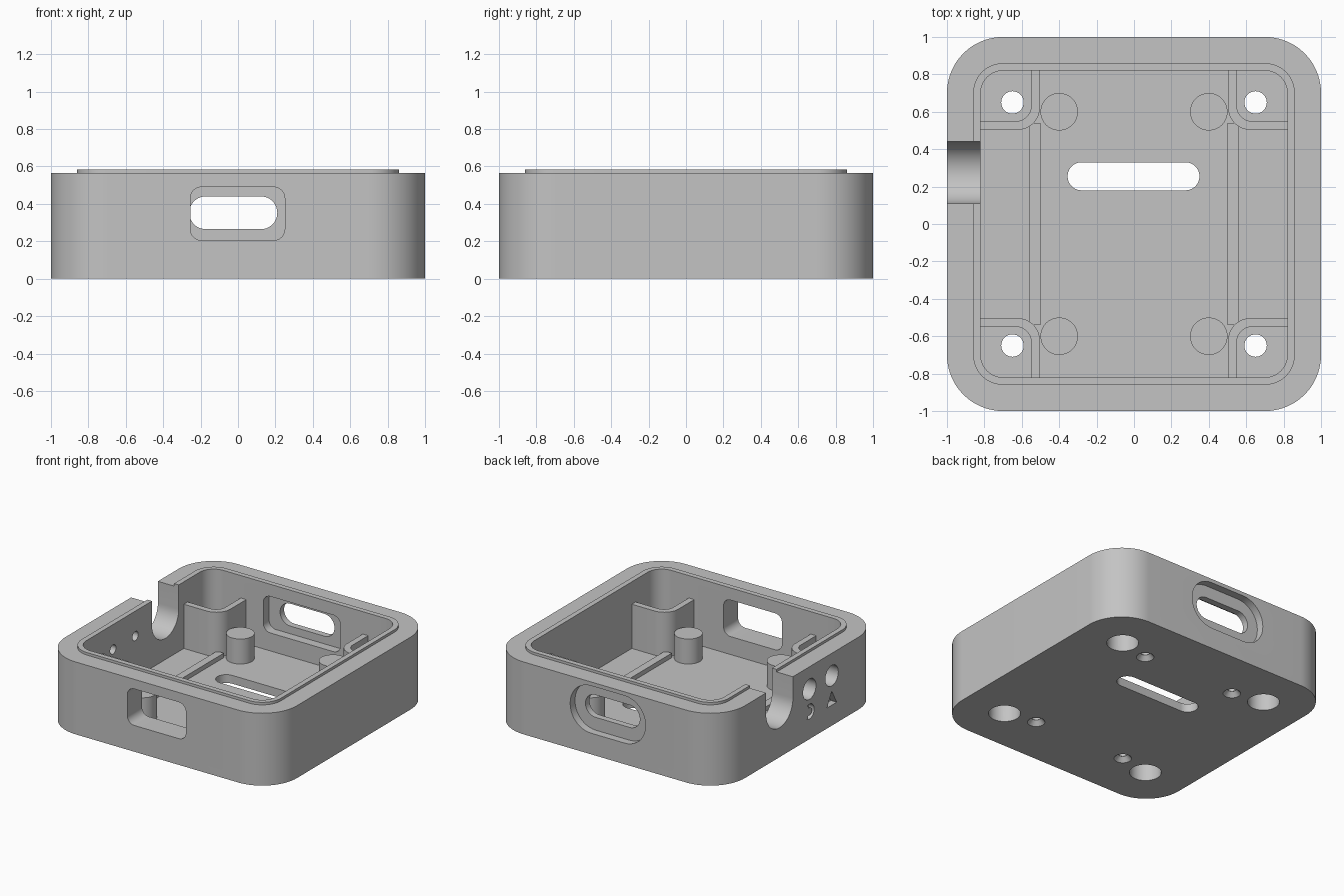
import bpy, bmesh, math

if "Cube" in bpy.data.objects:
    bpy.data.objects.remove(bpy.data.objects["Cube"])

grey = bpy.data.materials.new("plain grey")
grey.use_nodes = True
COLOUR = (0.55, 0.55, 0.55, 1)
grey.diffuse_color = COLOUR
grey.node_tree.nodes["Principled BSDF"].inputs["Base Color"].default_value = COLOUR


def rounded(u0, u1, v0, v1, r, seg=10):
    """Outline of a rectangle with round corners."""
    centres = [(u1 - r, v1 - r), (u0 + r, v1 - r), (u0 + r, v0 + r), (u1 - r, v0 + r)]
    pts = []
    for k, (cu, cv) in enumerate(centres):
        for i in range(seg + 1):
            a = math.pi / 2 * (k + i / seg)
            p = (cu + r * math.cos(a), cv + r * math.sin(a))
            if not pts or math.dist(p, pts[-1]) > 1e-4:
                pts.append(p)
    if math.dist(pts[0], pts[-1]) < 1e-4:
        pts.pop()
    return pts


def arc(u, v, r, start, end, seg):
    return [(u + r * math.cos(math.radians(start + (end - start) * i / seg)),
             v + r * math.sin(math.radians(start + (end - start) * i / seg)))
            for i in range(seg + 1)]


def circle(u, v, r, seg=32):
    return arc(u, v, r, 0, 360, seg)[:-1]


def prism(name, outline, axis, lo, hi, far=None):
    """Extrude an outline along an axis; far gives a different end outline."""
    place = {"x": lambda u, v, t: (t, u, v),
             "y": lambda u, v, t: (u, t, v),
             "z": lambda u, v, t: (u, v, t)}[axis]
    bm = bmesh.new()
    a = [bm.verts.new(place(u, v, lo)) for u, v in outline]
    b = [bm.verts.new(place(u, v, hi)) for u, v in (far or outline)]
    bm.faces.new(a)
    bm.faces.new(b)
    for i in range(len(a)):
        j = (i + 1) % len(a)
        bm.faces.new((a[i], a[j], b[j], b[i]))
    bmesh.ops.recalc_face_normals(bm, faces=bm.faces)
    mesh = bpy.data.meshes.new(name)
    bm.to_mesh(mesh)
    bm.free()
    mesh.materials.append(grey)
    ob = bpy.data.objects.new(name, mesh)
    bpy.context.collection.objects.link(ob)
    return ob


def combine(ob, operation, tools):
    """Apply booleans to ob; tools stay available for other parts."""
    for tool in tools:
        mod = ob.modifiers.new("cut", "BOOLEAN")
        mod.operation, mod.solver, mod.object = operation, "EXACT", tool
    graph = bpy.context.evaluated_depsgraph_get()
    mesh = bpy.data.meshes.new_from_object(ob.evaluated_get(graph))
    ob.modifiers.clear()
    ob.data = mesh


FLOOR, RIM, LIP = 0.065, 0.565, 0.585
parts, helpers = [], []


def cutter(*args, **kw):
    ob = prism("cutter", *args, **kw)
    ob.hide_render = True
    helpers.append(ob)
    return ob


# Shell with raised lip
shell = prism("case_shell", rounded(-1, 1, -1, 1, 0.3, 20), "z", 0, RIM)
lip = cutter(rounded(-0.86, 0.86, -0.86, 0.86, 0.16, 14), "z", 0.4, LIP)
combine(shell, "UNION", [lip])
parts.append(shell)

cuts = [cutter(rounded(-0.82, 0.82, -0.82, 0.82, 0.12, 14), "z", FLOOR, 1)]

# Floor slot and front window
cuts.append(cutter(rounded(-0.355, 0.35, 0.18, 0.33, 0.0749), "z", -0.1, 0.3))
cuts.append(cutter(rounded(-0.255, 0.25, 0.205, 0.49, 0.06), "y", -1.1, -0.7))

# Back port: outer recess, inner recess and opening
cuts.append(cutter(rounded(-0.35, 0.3, 0.165, 0.535, 0.18), "y", 0.94, 1.1))
cuts.append(cutter(rounded(-0.355, 0.31, 0.205, 0.49, 0.06), "y", 0.7, 0.89))
cuts.append(cutter(rounded(-0.26, 0.21, 0.265, 0.44, 0.087), "y", 0.6, 1.2))

# Cable notch in the side wall
notch = arc(0.275, 0.395, 0.165, 180, 360, 24) + [(0.44, 0.8), (0.11, 0.8)]
cuts.append(cutter(notch, "x", -1.1, -0.7))

# Button holes with wide outer recesses, and the two marks below them
for y in (-0.095, -0.37):
    cuts.append(cutter(circle(y, 0.39, 0.08), "x", -1.1, -0.9))
    cuts.append(cutter(circle(y, 0.39, 0.036), "x", -1.1, -0.7))
hook = arc(-0.095, 0.215, 0.058, 70, 300, 16) + arc(-0.095, 0.215, 0.03, 300, 70, 16)
cuts.append(cutter(hook, "x", -1.1, -0.95))
cuts.append(cutter([(-0.43, 0.16), (-0.31, 0.16), (-0.37, 0.27)], "x", -1.1, -0.95))

corners = [(sx, sy) for sx in (-1, 1) for sy in (-1, 1)]


def corner_outline(sx, sy, near, far, r):
    us, vs = sorted((sx * near, sx * far)), sorted((sy * near, sy * far))
    return rounded(*us, *vs, r)


for sx, sy in corners:
    side = ("left" if sx > 0 else "right") + ("_back" if sy > 0 else "_front")

    # Corner pocket with screw hole and wide bore from below
    x, y = 0.65 * sx, 0.65 * sy
    bore = cutter(circle(x, y, 0.113), "z", -0.1, 0.15)
    screw = cutter(circle(x, y, 0.06), "z", -0.1, 0.5)
    pocket = cutter(corner_outline(sx, sy, 0.55, 1, 0.08), "z", 0.2, 0.6)
    block = prism("corner_pocket_" + side, corner_outline(sx, sy, 0.503, 0.94, 0.12),
                  "z", 0.04, 0.41)
    combine(block, "DIFFERENCE", [pocket, screw, bore])
    cuts += [screw, bore]

    # Standoff with countersunk hole from below
    x, y = 0.4 * sx, 0.6 * sy
    sink = cutter(circle(x, y, 0.063), "z", -0.001, 0.035, far=circle(x, y, 0.032))
    pilot = cutter(circle(x, y, 0.03), "z", -0.1, 0.2)
    post = prism("standoff_" + side, circle(x, y, 0.1, 48), "z", 0.045, 0.26)
    combine(post, "DIFFERENCE", [pilot])
    cuts += [sink, pilot]
    parts += [block, post]

combine(shell, "DIFFERENCE", cuts)

# Low floor ribs joining the corner pockets
for sx, side in ((-1, "right"), (1, "left")):
    u0, u1 = sorted((0.5 * sx, 0.56 * sx))
    rib = [(u0, -0.54), (u1, -0.54), (u1, 0.54), (u0, 0.54)]
    parts.append(prism("floor_rib_" + side, rib, "z", 0.045, 0.1))

for ob in helpers:
    bpy.data.objects.remove(ob)

# Smooth the rounded walls, keep the edges sharp
bpy.ops.object.select_all(action="DESELECT")
for ob in parts:
    ob.select_set(True)
bpy.context.view_layer.objects.active = shell
bpy.ops.object.shade_smooth_by_angle(angle=math.radians(30))
